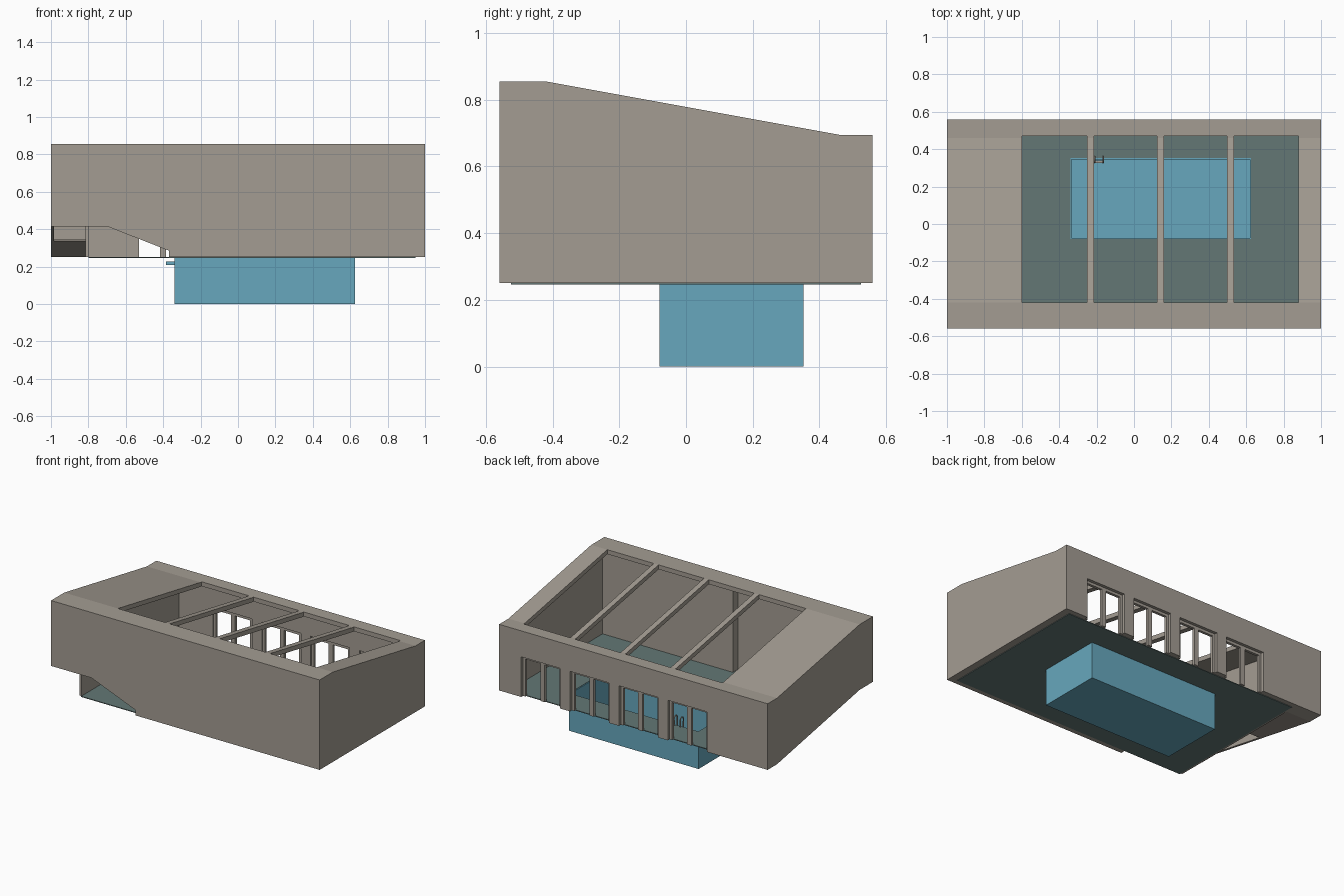
import bpy, bmesh, math

if "Cube" in bpy.data.objects:
    bpy.data.objects.remove(bpy.data.objects["Cube"])


def material(name, rgb):
    m = bpy.data.materials.new(name)
    m.diffuse_color = (*rgb, 1)
    m.use_nodes = True
    m.node_tree.nodes["Principled BSDF"].inputs["Base Color"].default_value = m.diffuse_color
    return m


STONE = material("warm_grey_wall", (0.37, 0.335, 0.29))
TILE = material("dark_teal_floor", (0.125, 0.185, 0.178))
BLUE = material("pool_blue", (0.135, 0.39, 0.51))


def prism(name, pts, axis, lo, hi, mat):
    """Extrude a 2D outline along x (points are y,z) or y (points are x,z)."""
    bm = bmesh.new()
    place = (lambda p: (lo, p[0], p[1])) if axis == "x" else (lambda p: (p[0], lo, p[1]))
    face = bm.faces.new([bm.verts.new(place(p)) for p in pts])
    ext = bmesh.ops.extrude_face_region(bm, geom=[face])
    d = hi - lo
    bmesh.ops.translate(bm, vec=(d, 0, 0) if axis == "x" else (0, d, 0),
                        verts=[v for v in ext["geom"] if isinstance(v, bmesh.types.BMVert)])
    bmesh.ops.recalc_face_normals(bm, faces=bm.faces)
    me = bpy.data.meshes.new(name)
    bm.to_mesh(me)
    bm.free()
    me.materials.append(mat)
    ob = bpy.data.objects.new(name, me)
    bpy.context.collection.objects.link(ob)
    return ob


def box(name, x0, x1, y0, y1, z0, z1, mat):
    return prism(name, [(y0, z0), (y1, z0), (y1, z1), (y0, z1)], "x", x0, x1, mat)


def ring(name, outer, inner, z0, z1, mat):
    """Flat rectangular frame, boxes given as x0, x1, y0, y1."""
    X0, X1, Y0, Y1 = outer
    x0, x1, y0, y1 = inner
    box(name + "_left", X0, x0, Y0, Y1, z0, z1, mat)
    box(name + "_right", x1, X1, Y0, Y1, z0, z1, mat)
    box(name + "_front", x0, x1, Y0, y0, z0, z1, mat)
    box(name + "_back", x0, x1, y1, Y1, z0, z1, mat)


def slope(y, front, back):
    t = min(max((y + 0.42) / 0.88, 0), 1)
    return front + (back - front) * t


def roof_z(y):
    return slope(y, 0.855, 0.695)


def ground_z(y):
    return slope(y, 0.415, 0.25)


def span(y0, y1):
    return [y0] + [y for y in (-0.42, 0.46) if y0 < y < y1] + [y1]


def sloped_slab(name, x0, x1, y0, y1, top, t, mat=STONE):
    ys = span(y0, y1)
    prism(name, [(y, top(y)) for y in ys] + [(y, top(y) - t) for y in reversed(ys)],
          "x", x0, x1, mat)


# Roof with a large opening and three beams
T = 0.03
sloped_slab("roof_left", -1, -0.6, -0.56, 0.56, roof_z, T)
sloped_slab("roof_right", 0.88, 1, -0.56, 0.56, roof_z, T)
sloped_slab("roof_front", -0.6, 0.88, -0.56, -0.42, roof_z, T)
sloped_slab("roof_back", -0.6, 0.88, 0.47, 0.56, roof_z, T)
for i, x in enumerate((-0.232, 0.142, 0.516)):
    sloped_slab(f"roof_beam_{i}", x - 0.018, x + 0.018, -0.42, 0.47, roof_z, T)


# End walls and partition
def end_wall(name, x0, x1, y0, y1, bottom):
    ys = span(y0, y1)
    prism(name, [(y, roof_z(y) - T) for y in ys] + [(y, bottom(y)) for y in reversed(ys)],
          "x", x0, x1, STONE)


end_wall("right_wall", 0.95, 1, -0.56, 0.56, lambda y: 0.25)
end_wall("left_wall", -1, -0.985, -0.56, 0.56, ground_z)
end_wall("partition_wall", -0.815, -0.8, -0.52, 0.52, lambda y: 0.25)

# Front wall, bottom edge stepping up over the slope on the left
top = 0.855 - T
prism("front_wall", [(-0.985, top), (-0.985, 0.415), (-0.7, 0.415), (-0.37, 0.285),
                     (-0.37, 0.25), (0.95, 0.25), (0.95, top)], "y", -0.56, -0.525, STONE)
box("front_wall_lining", -0.02, 0.95, -0.525, -0.47, 0.25, top, STONE)

# Back wall with four openings reaching the floor
doors = [(-0.547 + 0.364 * i, -0.257 + 0.364 * i) for i in range(4)]
outline = [(-0.985, 0.695 - T), (-0.985, 0.25)]
for a, b in doors:
    outline += [(a, 0.25), (a, 0.52), (b, 0.52), (b, 0.25)]
outline += [(0.95, 0.25), (0.95, 0.695 - T)]
prism("back_wall", outline, "y", 0.515, 0.56, STONE)
for i, (a, b) in enumerate(doors):
    mid = (a + b) / 2
    for j, x in enumerate((a + 0.009, mid, b - 0.009)):
        w = 0.016 if j == 1 else 0.009
        box(f"door_{i}_post_{j}", x - w, x + w, 0.522, 0.54, 0.25, 0.52, STONE)
    box(f"door_{i}_head", a, b, 0.522, 0.54, 0.502, 0.52, STONE)

# Sloping floor of the side room, open at the front half
sloped_slab("side_room_floor", -0.985, -0.815, 0.0, 0.53, lambda y: ground_z(y) + 0.012, 0.012)
box("side_room_front_floor", -0.985, -0.815, -0.53, -0.42, 0.415, 0.427, STONE)

# Tiled deck around the pool
pool = (-0.34, 0.625, -0.08, 0.352)
ring("deck", (-0.8, 0.95, -0.525, 0.525), pool, 0.246, 0.251, TILE)

# Open pool basin
inner = (pool[0] + 0.006, pool[1] - 0.006, pool[2] + 0.006, pool[3] - 0.006)
ring("pool_wall", pool, inner, 0.0, 0.249, BLUE)
box("pool_bottom", *inner, 0.0, 0.006, BLUE)
box("pool_inlet", -0.385, -0.34, 0.28, 0.30, 0.208, 0.228, BLUE)

# Pool ladder: two arched handrails
for i, x in enumerate((-0.21, -0.165)):
    cu = bpy.data.curves.new(f"ladder_rail_{i}", "CURVE")
    cu.dimensions = "3D"
    cu.bevel_depth = 0.004
    cu.bevel_resolution = 1
    cu.use_fill_caps = True
    pts = [(x, 0.36, 0.25)]
    pts += [(x, 0.345 + 0.017 * math.cos(k * math.pi / 6),
             0.295 + 0.017 * math.sin(k * math.pi / 6)) for k in range(7)]
    pts += [(x, 0.33, 0.14)]
    sp = cu.splines.new("POLY")
    sp.points.add(len(pts) - 1)
    for p, co in zip(sp.points, pts):
        p.co = (*co, 1)
    cu.materials.append(STONE)
    bpy.context.collection.objects.link(bpy.data.objects.new(f"ladder_rail_{i}", cu))
for k in range(2):
    box(f"ladder_step_{k}", -0.21, -0.165, 0.326, 0.34, 0.16 + 0.05 * k, 0.166 + 0.05 * k, STONE)
